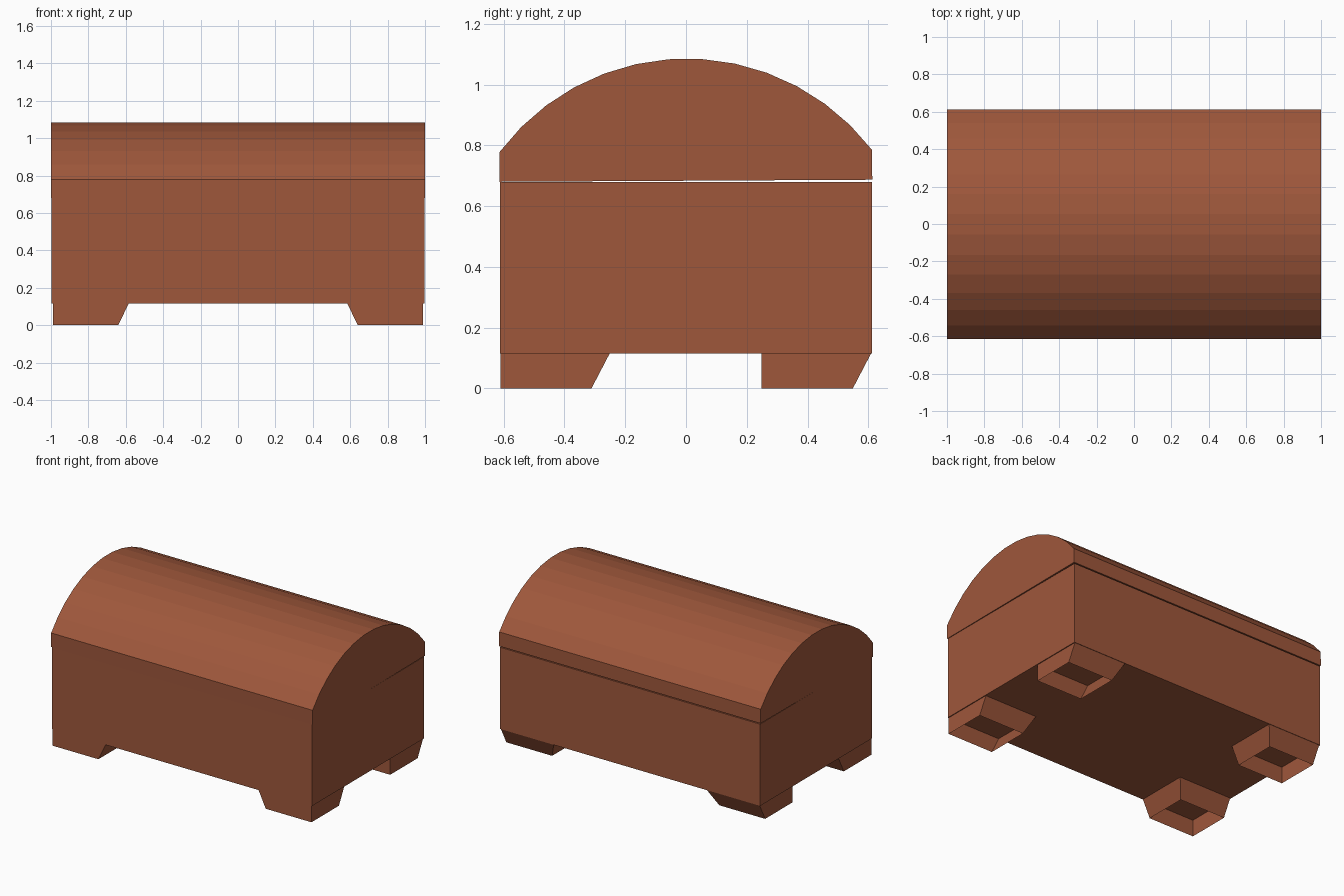
import bpy, bmesh, math
from mathutils import Matrix

if "Cube" in bpy.data.objects:
    bpy.data.objects.remove(bpy.data.objects["Cube"])

brown = bpy.data.materials.new("reddish brown wood")
brown.diffuse_color = (0.345, 0.096, 0.044, 1)
brown.use_nodes = True
brown.node_tree.nodes["Principled BSDF"].inputs["Base Color"].default_value = brown.diffuse_color


def make(name, bm):
    mesh = bpy.data.meshes.new(name)
    bm.to_mesh(mesh)
    bm.free()
    mesh.materials.append(brown)
    obj = bpy.data.objects.new(name, mesh)
    bpy.context.collection.objects.link(obj)
    return obj


# Chest body
X, Y, FLOOR, RIM = 0.996, 0.612, 0.115, 0.68
bm = bmesh.new()
bmesh.ops.create_cube(bm, size=1)
for v in bm.verts:
    v.co = (v.co.x * 2 * X, v.co.y * 2 * Y, FLOOR if v.co.z < 0 else RIM)
make("chest_body", bm)

# Domed lid: arc profile in y-z, extruded along x, tipped open a hair at the back
HALF, SPRING, RISE, STEPS = 0.613, 0.098, 0.304, 13
R = (HALF ** 2 + RISE ** 2) / (2 * RISE)
a = math.asin(HALF / R)
profile = [(HALF, 0), (HALF, SPRING)]
for i in range(1, STEPS):
    t = a - 2 * a * i / STEPS
    profile.append((R * math.sin(t), SPRING + RISE - R + R * math.cos(t)))
profile += [(-HALF, SPRING), (-HALF, 0)]
bm = bmesh.new()
face = bm.faces.new([bm.verts.new((-1, y, z)) for y, z in profile])
ext = bmesh.ops.extrude_face_region(bm, geom=[face])
bmesh.ops.translate(bm, vec=(2, 0, 0),
                    verts=[g for g in ext["geom"] if isinstance(g, bmesh.types.BMVert)])
bmesh.ops.recalc_face_normals(bm, faces=bm.faces[:])
hinge = (0, -HALF, 0)
bmesh.ops.rotate(bm, cent=hinge, matrix=Matrix.Rotation(0.0055, 3, 'X'), verts=bm.verts[:])
bmesh.ops.translate(bm, vec=(0, 0, RIM), verts=bm.verts[:])
make("domed_lid", bm)


# Tapered hollow feet, open underneath; mirrored in x, repeated in y
def foot(name, side, y0):
    bm = bmesh.new()
    top = [(0.585, y0), (0.99, y0), (0.99, y0 + 0.36), (0.585, y0 + 0.36)]
    low = [(0.64, y0), (0.99, y0), (0.99, y0 + 0.30), (0.64, y0 + 0.30)]
    tv = [bm.verts.new((side * x, y, FLOOR)) for x, y in top]
    lv = [bm.verts.new((side * x, y, 0)) for x, y in low]
    for i in range(4):
        j = (i + 1) % 4
        loop = [lv[i], lv[j], tv[j], tv[i]]
        bm.faces.new(loop if side > 0 else loop[::-1])
    make(name, bm)


for side, sname in ((-1, "left"), (1, "right")):
    foot("front_" + sname + "_foot", side, -0.611)
    foot("back_" + sname + "_foot", side, 0.249)
